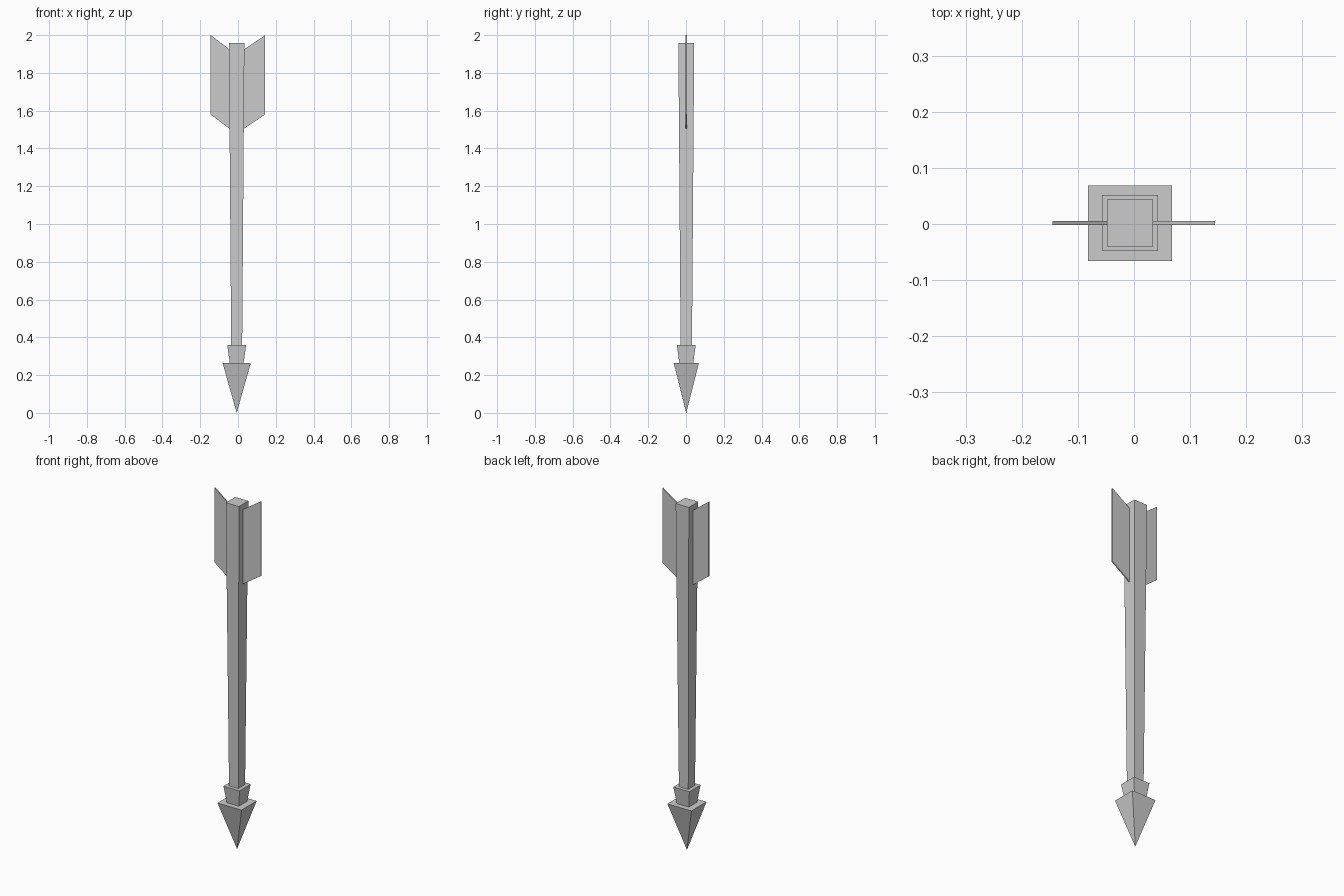
import bpy

if "Cube" in bpy.data.objects:
    bpy.data.objects.remove(bpy.data.objects["Cube"])

CX, CY = -0.007, 0.0015  # axis of the shaft


def make_mesh(name, verts, faces):
    mesh = bpy.data.meshes.new(name)
    mesh.from_pydata(verts, [], faces)
    mesh.update()
    obj = bpy.data.objects.new(name, mesh)
    bpy.context.collection.objects.link(obj)
    return obj


def ring(hx, hy, z):
    return [(CX + sx * hx, CY + sy * hy, z)
            for sx, sy in ((-1, -1), (1, -1), (1, 1), (-1, 1))]


def tapered_box(name, low, high):
    """Square prism between two (half x, half y, z) sections."""
    sides = [(i, (i + 1) % 4, (i + 1) % 4 + 4, i + 4) for i in range(4)]
    make_mesh(name, ring(*low) + ring(*high), sides + [(3, 2, 1, 0), (4, 5, 6, 7)])


def fin(name, side):
    """Thin slanted plate on one side of the shaft."""
    profile = [(0.039, 1.505), (0.151 if side > 0 else 0.138, 1.58),
               (0.151 if side > 0 else 0.138, 2.0), (0.039, 1.925)]
    verts = [(CX + side * x, CY + y, z) for y in (-0.0035, 0.0035) for x, z in profile]
    faces = [(0, 1, 2, 3), (7, 6, 5, 4)]
    faces += [(i, i + 4, (i + 1) % 4 + 4, (i + 1) % 4) for i in range(4)]
    if side < 0:
        faces = [f[::-1] for f in faces]
    make_mesh(name, verts, faces)


# Shaft, widening towards the top, and the collar above the head
tapered_box("shaft", (0.029, 0.030, 0.355), (0.041, 0.042, 1.957))
tapered_box("collar", (0.037, 0.037, 0.265), (0.050, 0.050, 0.36))

# Pyramid head pointing down
make_mesh("arrow_head", ring(0.075, 0.067, 0.265) + [(CX, CY, 0.0)],
          [(0, 1, 2, 3)] + [((i + 1) % 4, i, 4) for i in range(4)])

# Two fletching fins
fin("left_fin", -1)
fin("right_fin", 1)
